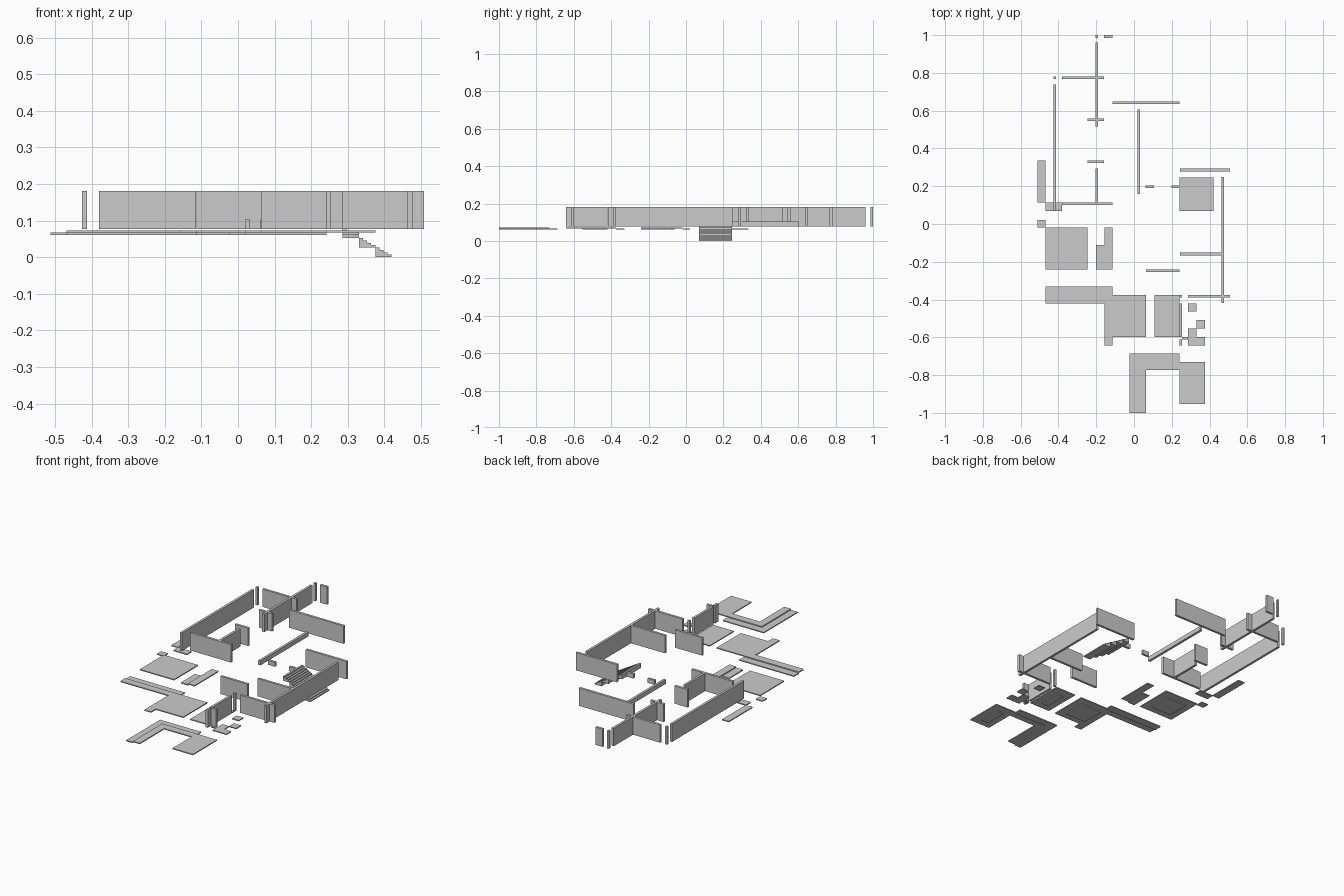
import bpy, bmesh

WALL = (0.077, 0.181)     # full-height walls
RAIL = (0.077, 0.103)     # low railings
DECK = (0.067, 0.073)     # upper floor sheets
UNDER = (0.061, 0.067)    # lower floor sheets and edge strips
CELL = 0.044


def prism(name, outline, z0, z1):
    """Extrude an xy outline between two heights."""
    bm = bmesh.new()
    face = bm.faces.new([bm.verts.new((x, y, z0)) for x, y in outline])
    top = bmesh.ops.extrude_face_region(bm, geom=[face])["geom"]
    for v in top:
        if isinstance(v, bmesh.types.BMVert):
            v.co.z = z1
    bmesh.ops.recalc_face_normals(bm, faces=bm.faces)
    mesh = bpy.data.meshes.new(name)
    bm.to_mesh(mesh)
    bm.free()
    obj = bpy.data.objects.new(name, mesh)
    bpy.context.collection.objects.link(obj)
    return obj


def box(name, x0, x1, y0, y1, z):
    return prism(name, [(x0, y0), (x1, y0), (x1, y1), (x0, y1)], *z)


T = 0.007  # half wall thickness


def along_x(name, y, x0, x1, z=WALL):
    box(name, x0, x1, y - T, y + T, z)


def along_y(name, x, y0, y1, z=WALL):
    box(name, x - T, x + T, y0, y1, z)


# Walls running left-right: y, x0, x1
for y, x0, x1 in [(0.993, -0.203, -0.19), (0.993, -0.16, -0.115),
                  (0.775, -0.425, -0.412), (0.775, -0.38, -0.16),
                  (0.551, -0.246, -0.16), (0.329, -0.246, -0.16),
                  (0.107, -0.38, -0.115), (0.642, -0.113, 0.24),
                  (0.286, 0.243, 0.508), (-0.159, 0.243, 0.464),
                  (-0.248, 0.064, 0.24), (-0.382, 0.286, 0.508),
                  (-0.382, 0.24, 0.254)]:
    along_x("wall_across", y, x0, x1)

# Walls running front-back: x, y0, y1
for x, y0, y1 in [(-0.197, 0.515, 0.96), (-0.419, 0.07, 0.738),
                  (-0.197, 0.114, 0.294), (0.47, -0.418, 0.248),
                  (0.247, -0.598, -0.42), (0.247, -0.642, -0.611)]:
    along_y("wall_deep", x, y0, y1)
along_x("wall_stub", -0.605, 0.254, 0.286)

# Low railings around the stairwell
along_y("railing_long", 0.026, 0.16, 0.605, RAIL)
along_x("railing_left", 0.197, 0.062, 0.107, RAIL)
along_x("railing_right", 0.197, 0.198, 0.24, RAIL)

# Square floor decks, each with a smaller sheet one cell in from the edge
for x0, x1, y0, y1 in [(-0.468, -0.246, -0.24, -0.018),
                       (-0.157, 0.064, -0.598, -0.375),
                       (0.109, 0.242, -0.598, -0.375),
                       (0.242, 0.375, -0.952, -0.73)]:
    box("floor_deck", x0, x1, y0, y1, DECK)
    box("floor_underlay", x0 + CELL, x1 - CELL, y0 + CELL, y1 - CELL, UNDER)

# Narrow upper floor strips
for r in [(-0.468, -0.157, -0.42, -0.375), (-0.157, -0.113, -0.642, -0.598),
          (-0.157, -0.113, -0.24, -0.018), (0.02, 0.064, -1.0, -0.774),
          (0.02, 0.242, -0.774, -0.73), (0.286, 0.33, -0.464, -0.42),
          (0.33, 0.375, -0.553, -0.508), (0.286, 0.33, -0.598, -0.553),
          (0.286, 0.375, -0.642, -0.598), (0.254, 0.286, -0.612, -0.598)]:
    box("floor_strip", *r, DECK)

# Lower edge strips along the outer sides of the floors
for r in [(-0.468, -0.113, -0.375, -0.33), (-0.202, -0.157, -0.24, -0.11),
          (-0.024, 0.02, -1.0, -0.686), (0.02, 0.242, -0.73, -0.686),
          (-0.512, -0.468, 0.115, 0.335), (-0.512, -0.468, -0.018, 0.022),
          (-0.468, -0.38, 0.07, 0.114)]:
    box("edge_strip", *r, UNDER)

# Stairs: four stepped blocks rising to the left
for block in range(4):
    x1 = 0.42 - block * 0.0448
    base = block * 0.026
    run, rise = 0.0448 / 4, 0.026 / 4
    pts = [(x1, base)]
    for s in range(4):
        pts += [(x1 - s * run, base + (s + 1) * rise),
                (x1 - (s + 1) * run, base + (s + 1) * rise)]
    pts.append((x1 - 0.0448, base))
    # profile drawn in x-z, then stood upright
    stair = prism("stair_block", pts, 0.07, 0.246)
    for v in stair.data.vertices:
        v.co.y, v.co.z = v.co.z, v.co.y
    stair.data.flip_normals()
